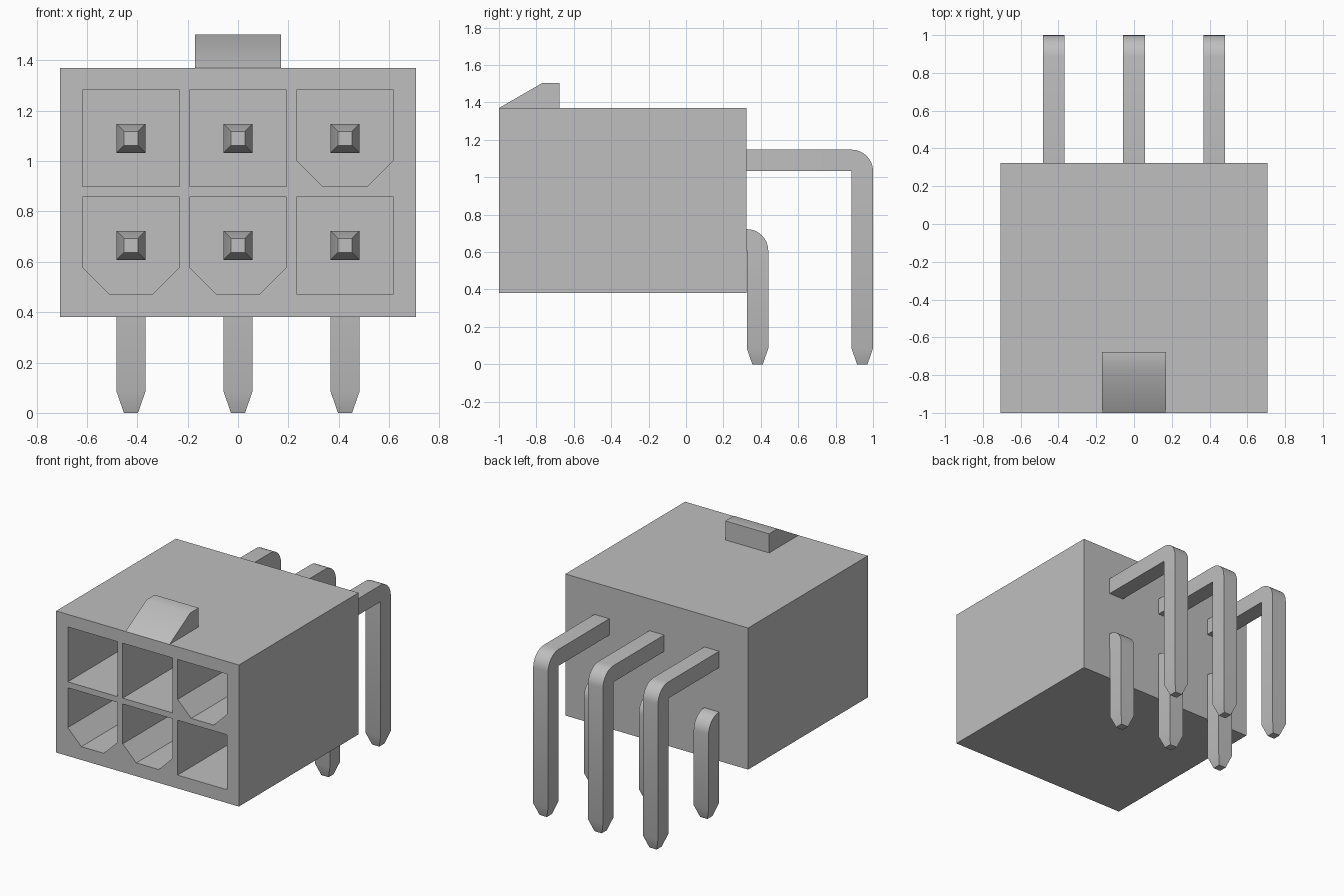
import bpy, bmesh
from math import sin, cos, pi, radians

cube = bpy.data.objects.get("Cube")
if cube:
    bpy.data.objects.remove(cube, do_unlink=True)

grey = bpy.data.materials.new("light_grey")
grey.use_nodes = True
colour = (0.52, 0.52, 0.52, 1)
grey.diffuse_color = colour
grey.node_tree.nodes["Principled BSDF"].inputs["Base Color"].default_value = colour

PITCH = 0.425
ROWS = {"lower": 0.665, "upper": 1.09}
FRONT, BACK = -1.0, 0.323
PIN = 0.0575        # half thickness of a pin
TIP = 0.028         # half thickness at its ends
TAPER = 0.085
POCKET_FLOOR, PIN_FRONT = 0.1, -0.6


def make_object(name, bm, smooth=True):
    bmesh.ops.remove_doubles(bm, verts=bm.verts, dist=1e-5)
    bmesh.ops.recalc_face_normals(bm, faces=bm.faces)
    mesh = bpy.data.meshes.new(name)
    bm.to_mesh(mesh)
    bm.free()
    mesh.materials.append(grey)
    obj = bpy.data.objects.new(name, mesh)
    bpy.context.collection.objects.link(obj)
    if smooth:
        bpy.ops.object.select_all(action="DESELECT")
        obj.select_set(True)
        bpy.context.view_layer.objects.active = obj
        bpy.ops.object.shade_smooth_by_angle(angle=radians(35))
    return obj


def loft(bm, rings):
    """Skin a list of equal-length point rings and cap both ends."""
    loops = [[bm.verts.new(p) for p in ring] for ring in rings]
    n = len(loops[0])
    for a, b in zip(loops, loops[1:]):
        for i in range(n):
            j = (i + 1) % n
            bm.faces.new((a[i], a[j], b[j], b[i]))
    bm.faces.new(loops[0])
    bm.faces.new(loops[-1])


# Housing block with six pockets cut into the front
bm = bmesh.new()
loft(bm, [[(x, y, z) for x, z in ((-.707, .38), (.707, .38), (.707, 1.37), (-.707, 1.37))]
          for y in (FRONT, BACK)])
housing = make_object("housing", bm, smooth=False)

KEYED = {("lower", -1), ("lower", 0), ("upper", 1)}
H, C = 0.192, 0.105     # pocket half size and corner chamfer
bm = bmesh.new()
for row, z in ROWS.items():
    for col in (-1, 0, 1):
        outline = [(H, H), (-H, H)]
        if (row, col) in KEYED:
            outline += [(-H, C - H), (C - H, -H), (H - C, -H), (H, C - H)]
        else:
            outline += [(-H, -H), (H, -H)]
        loft(bm, [[(col * PITCH + u, y, z + v) for u, v in outline]
                  for y in (FRONT - 0.1, POCKET_FLOOR)])
cutter = make_object("pocket_cutter", bm, smooth=False)
cutter.hide_render = True

cut = housing.modifiers.new("pockets", "BOOLEAN")
cut.operation, cut.solver, cut.object = "DIFFERENCE", "EXACT", cutter
bpy.context.view_layer.objects.active = housing
bpy.ops.object.modifier_apply(modifier=cut.name)
bpy.data.objects.remove(cutter, do_unlink=True)

# Latch ramp on top
bm = bmesh.new()
ramp = [(FRONT, 1.37), (-0.77, 1.503), (-0.677, 1.503), (-0.677, 1.37)]
loft(bm, [[(x, y, z) for y, z in ramp] for x in (-0.17, 0.17)])
make_object("latch_ramp", bm)


# Right-angle pins: square bar, tapered ends, rounded outer bend
def make_pin(name, x, z, heel):
    """heel is the y of the sharp inner corner of the bend."""
    def ring(outer, inner, half):
        return [(x - half, *outer), (x + half, *outer), (x + half, *inner), (x - half, *inner)]

    rings = []
    for y, half in ((PIN_FRONT, TIP), (PIN_FRONT + TAPER, PIN)):
        rings.append(ring((y, z + half), (y, z - half), half))
    width, steps = 2 * PIN, 8
    corner = (heel, z - PIN)
    for i in range(steps + 1):
        a = pi / 2 * i / steps
        rings.append(ring((heel + width * sin(a), corner[1] + width * cos(a)), corner, PIN))
    y = heel + PIN
    for bottom, half in ((TAPER, PIN), (0, TIP)):
        rings.append(ring((y + half, bottom), (y - half, bottom), half))
    bm = bmesh.new()
    loft(bm, rings)
    make_object(name, bm)


HEELS = {"lower": BACK + 0.002, "upper": 1 - 2 * PIN}
for row, z in ROWS.items():
    for col, side in ((-1, "right"), (0, "middle"), (1, "left")):
        make_pin(f"{row}_{side}_pin", col * PITCH, z, HEELS[row])
